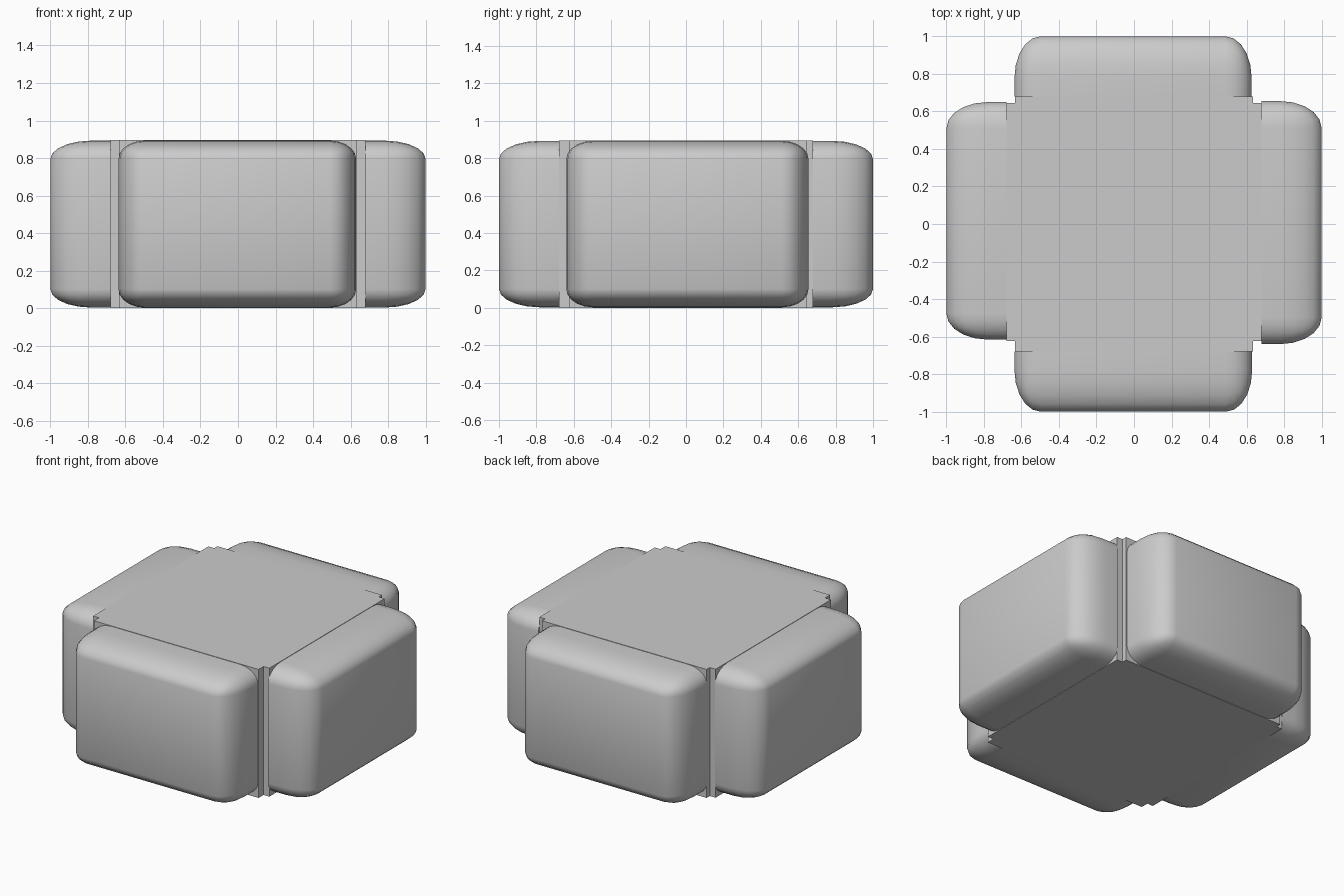
import bpy, bmesh
from math import radians
from mathutils import Matrix

if "Cube" in bpy.data.objects:
    bpy.data.objects.remove(bpy.data.objects["Cube"])

TOP = 0.896
REACH = 0.68      # half width of the core along both axes


def finish(bm, name):
    mesh = bpy.data.meshes.new(name)
    bm.to_mesh(mesh)
    bm.free()
    obj = bpy.data.objects.new(name, mesh)
    bpy.context.collection.objects.link(obj)
    return obj


# Core: plus-shaped block with small corner notches
def core_block():
    x0, x1, y0, y1, r = -0.635, 0.635, -0.625, 0.645, REACH
    outline = [(x0, -r), (x1, -r), (x1, y0), (r, y0), (r, y1), (x1, y1),
               (x1, r), (x0, r), (x0, y1), (-r, y1), (-r, y0), (x0, y0)]
    bm = bmesh.new()
    face = bm.faces.new([bm.verts.new((x, y, 0)) for x, y in outline])
    ext = bmesh.ops.extrude_face_region(bm, geom=[face])
    verts = [v for v in ext["geom"] if isinstance(v, bmesh.types.BMVert)]
    bmesh.ops.translate(bm, verts=verts, vec=(0, 0, TOP))
    bmesh.ops.recalc_face_normals(bm, faces=bm.faces[:])
    finish(bm, "core_block")


# Pad: end of a stretched rounded cube, cut off where it meets the core
def pad(name, angle, lo, hi):
    bm = bmesh.new()
    bmesh.ops.create_cube(bm, size=2)
    bmesh.ops.bevel(bm, geom=bm.edges[:], offset=0.22, segments=5,
                    profile=0.5, affect='EDGES')
    z0, z1 = 0.003, TOP - 0.003
    bmesh.ops.scale(bm, verts=bm.verts[:], vec=(1, (hi - lo) / 2, (z1 - z0) / 2))
    bmesh.ops.translate(bm, verts=bm.verts[:], vec=(0, (lo + hi) / 2, (z0 + z1) / 2))
    bmesh.ops.bisect_plane(bm, geom=bm.verts[:] + bm.edges[:] + bm.faces[:],
                           plane_co=(REACH, 0, 0), plane_no=(1, 0, 0),
                           clear_inner=True)
    bm.transform(Matrix.Rotation(radians(angle), 4, 'Z'))
    for f in bm.faces:
        f.smooth = True
    finish(bm, name)


core_block()
pad("right_pad", 0, -0.64, 0.655)
pad("left_pad", 180, -0.65, 0.616)
pad("back_pad", 90, -0.627, 0.637)
pad("front_pad", -90, -0.637, 0.63)
